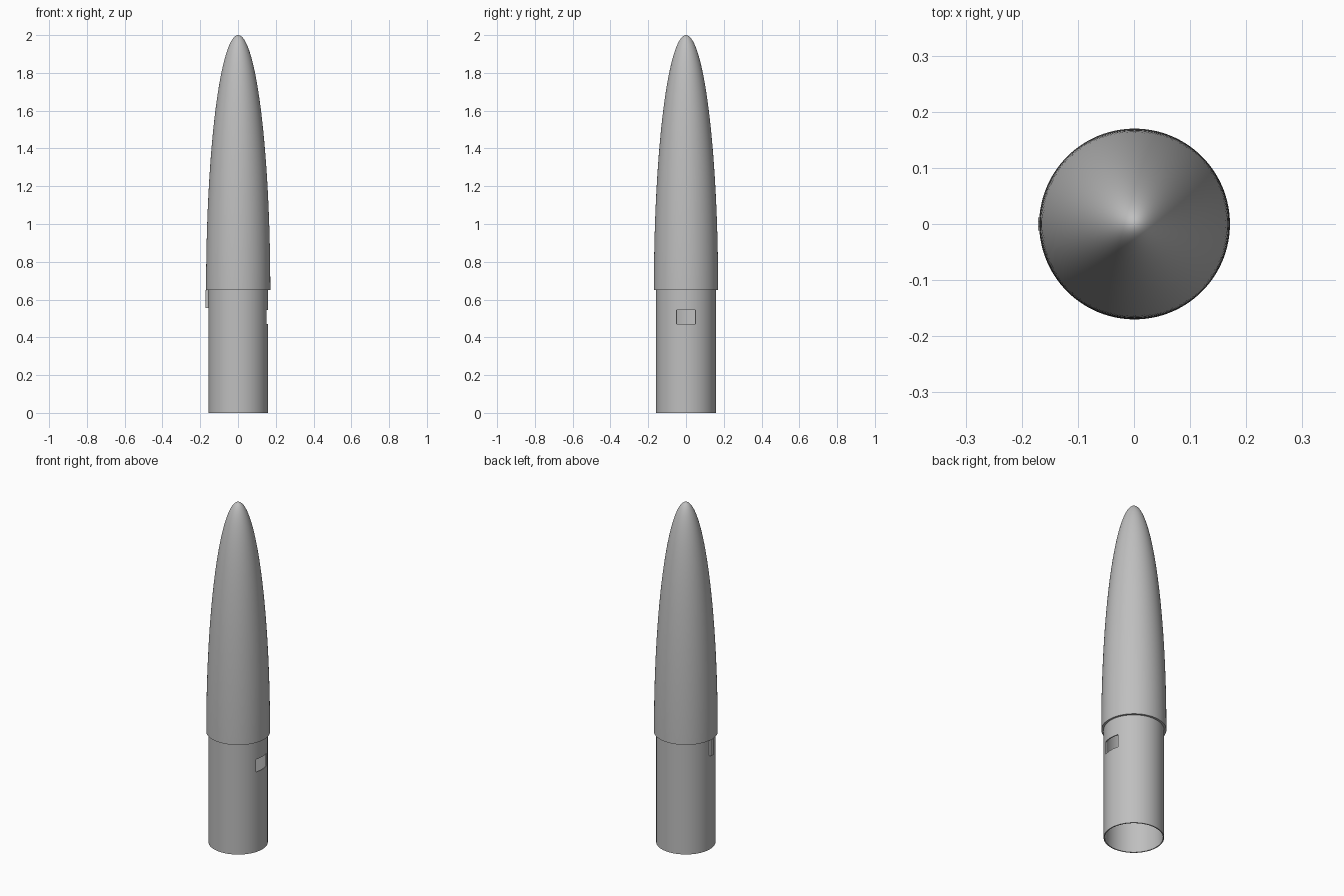
import bpy, bmesh, math

if "Cube" in bpy.data.objects:
    bpy.data.objects.remove(bpy.data.objects["Cube"], do_unlink=True)

CENTRE_X = 0.001
BASE_Z, TIP_Z = 0.65, 2.0
CONE_R, TUBE_R = 0.17, 0.158
SEGMENTS = 128

grey = bpy.data.materials.new("plain grey")
grey.use_nodes = True
grey.diffuse_color = (0.52, 0.52, 0.52, 1)
grey.node_tree.nodes["Principled BSDF"].inputs["Base Color"].default_value = grey.diffuse_color


def finish(name, bm):
    """Turn a bmesh into a named, coloured object."""
    mesh = bpy.data.meshes.new(name)
    bm.to_mesh(mesh)
    bm.free()
    obj = bpy.data.objects.new(name, mesh)
    obj.location.x = CENTRE_X
    mesh.materials.append(grey)
    bpy.context.collection.objects.link(obj)
    return obj


def lathe(profile):
    """Revolve (radius, height) points about the z axis."""
    bm = bmesh.new()
    verts = [bm.verts.new((r, 0, z)) for r, z in profile]
    edges = [bm.edges.new(pair) for pair in zip(verts, verts[1:])]
    bmesh.ops.spin(bm, geom=verts + edges, cent=(0, 0, 0), axis=(0, 0, 1),
                   angle=math.tau, steps=SEGMENTS)
    bmesh.ops.remove_doubles(bm, verts=bm.verts, dist=1e-5)
    bmesh.ops.recalc_face_normals(bm, faces=bm.faces)
    return bm


def make_shell(obj, thickness):
    """Smooth the surface and give it an inward wall."""
    wall = obj.modifiers.new("wall", "SOLIDIFY")
    wall.thickness = thickness
    wall.offset = -1
    bpy.ops.object.select_all(action="DESELECT")
    obj.select_set(True)
    bpy.context.view_layer.objects.active = obj
    bpy.ops.object.modifier_apply(modifier=wall.name)
    bpy.ops.object.shade_smooth_by_angle(angle=math.radians(35))


# Elliptical nose cone, hollow, open at its base
steps = 48
angles = [math.pi / 2 * i / steps for i in range(steps + 1)]
cone = lathe([(CONE_R * math.cos(a), BASE_Z + (TIP_Z - BASE_Z) * math.sin(a)) for a in angles])
make_shell(finish("nose_cone", cone), 0.012)

# Shoulder tube with a rectangular slot through its left wall
tube = lathe([(TUBE_R, 0), (TUBE_R, BASE_Z + 0.05)])
slot_low, slot_high, slot_half = 0.47, 0.545, 0.05
cuts = [((0, 0, slot_low), (0, 0, 1)), ((0, 0, slot_high), (0, 0, 1)),
        ((0, -slot_half, 0), (0, 1, 0)), ((0, slot_half, 0), (0, 1, 0))]
for point, normal in cuts:
    bmesh.ops.bisect_plane(tube, geom=tube.verts[:] + tube.edges[:] + tube.faces[:],
                           plane_co=point, plane_no=normal)
slot_faces = []
for face in tube.faces:
    c = face.calc_center_median()
    if c.x > 0 and abs(c.y) < slot_half and slot_low < c.z < slot_high:
        slot_faces.append(face)
bmesh.ops.delete(tube, geom=slot_faces, context="FACES")
make_shell(finish("shoulder_tube", tube), 0.006)

# Small locating key under the cone on the right side
key = bmesh.new()
bmesh.ops.create_cube(key, size=1)
bmesh.ops.scale(key, vec=(0.018, 0.024, 0.095), verts=key.verts)
bmesh.ops.translate(key, vec=(-0.163, 0, BASE_Z - 0.0475), verts=key.verts)
finish("locating_key", key)
